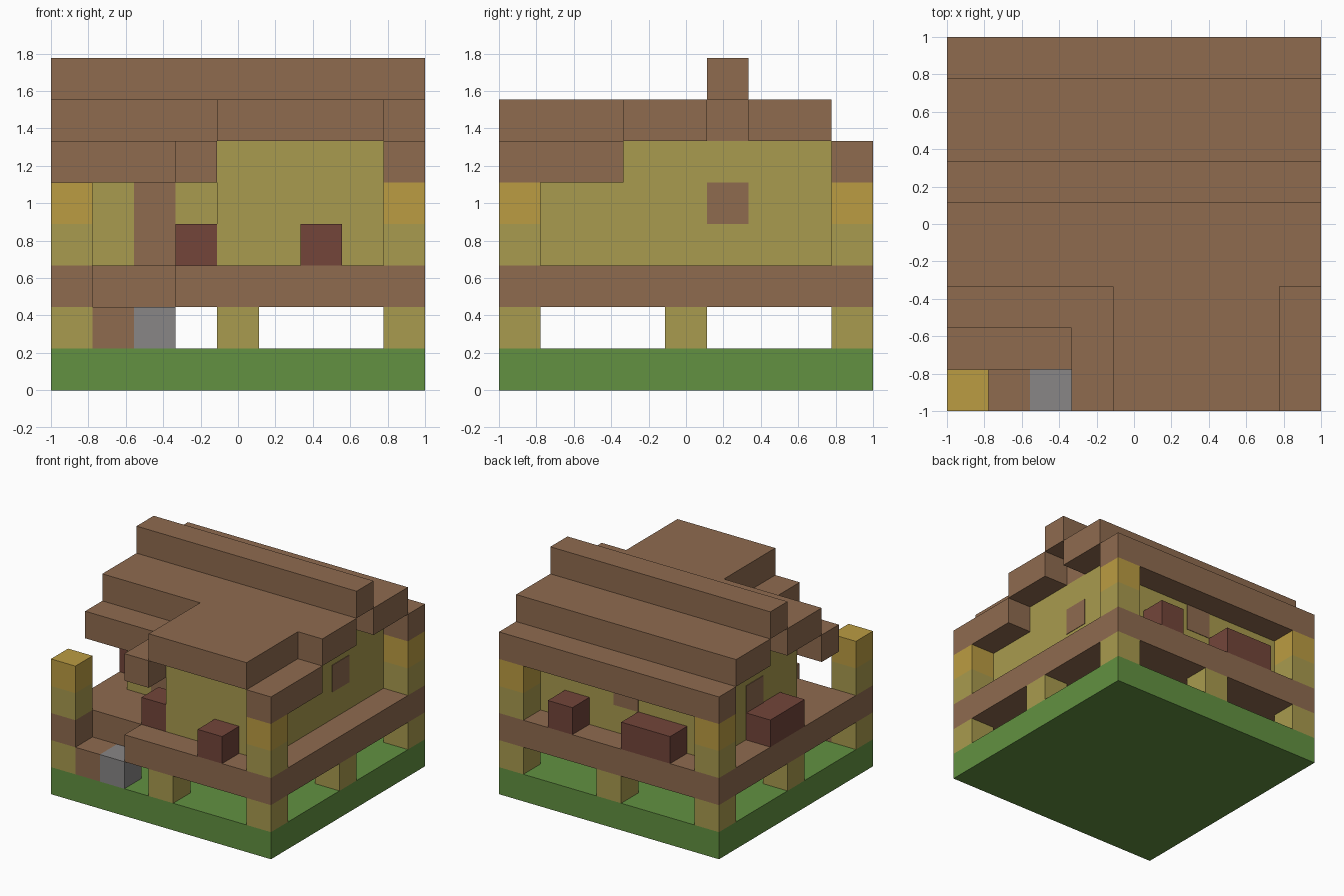
import bpy
import bmesh
from mathutils import Vector

if "Cube" in bpy.data.objects:
    bpy.data.objects.remove(bpy.data.objects["Cube"], do_unlink=True)

N = 9            # blocks along each side
U = 2 / N        # size of one block


def linear(c):
    c /= 255
    return c / 12.92 if c <= 0.04045 else ((c + 0.055) / 1.055) ** 2.4


def material(name, r, g, b):
    m = bpy.data.materials.new(name)
    color = (linear(r), linear(g), linear(b), 1)
    m.use_nodes = True
    m.diffuse_color = color
    bsdf = m.node_tree.nodes["Principled BSDF"]
    bsdf.inputs["Base Color"].default_value = color
    bsdf.inputs["Roughness"].default_value = 0.9
    return m


grass = material("grass green", 98, 145, 65)
wood = material("brown wood", 143, 107, 79)
straw = material("olive wall", 169, 155, 78)
gold = material("golden lamp", 187, 156, 66)
red = material("dark red", 115, 69, 58)
stone = material("grey stone", 136, 134, 134)


def block(name, mat, x, y, z, grow=0.0):
    """Box spanning the given (start, end) block ranges."""
    lo = Vector((x[0] * U - 1, y[0] * U - 1, z[0] * U))
    hi = Vector((x[1] * U - 1, y[1] * U - 1, z[1] * U))
    size = hi - lo + Vector((grow, grow, 0))
    bm = bmesh.new()
    bmesh.ops.create_cube(bm, size=1)
    bmesh.ops.scale(bm, vec=size, verts=bm.verts)
    bmesh.ops.translate(bm, vec=(lo + hi) / 2, verts=bm.verts)
    mesh = bpy.data.meshes.new(name)
    bm.to_mesh(mesh)
    bm.free()
    mesh.materials.append(mat)
    ob = bpy.data.objects.new(name, mesh)
    bpy.context.collection.objects.link(ob)
    return ob


def cell(i):
    return (i, i + 1)


FULL = (0, N)

# Ground and stilts
block("ground", grass, FULL, FULL, cell(0))
for px in (0, 4, 8):
    for py in (0, 4, 8):
        if (px, py) != (4, 4):
            block("stilt", straw, cell(px), cell(py), cell(1))

# Entrance steps and the deck with its notch
block("wood_step", wood, cell(1), cell(0), cell(1))
block("stone_step", stone, cell(2), cell(0), cell(1))
block("deck", wood, FULL, (1, N), cell(2))
block("deck_front_left", wood, (3, N), cell(0), cell(2))
block("deck_front_right", wood, cell(0), cell(0), cell(2))

# Corner posts topped by lamps
for px in (0, 8):
    for py in (0, 8):
        block("corner_post", straw, cell(px), cell(py), cell(3))
        block("corner_lamp", gold, cell(px), cell(py), cell(4))

# House body and front wing
block("main_walls", straw, (1, 8), (3, 8), (3, 6))
block("wing_walls", straw, (4, 8), (1, 3), (3, 6))

# Door and windows as thin plates on the walls
T = 0.02         # plate thickness in blocks
block("door", wood, cell(2), (3 - T, 3), (3, 5))
block("left_window", wood, (8, 8 + T), cell(5), cell(4))
block("right_window", wood, (1 - T, 1), cell(5), cell(4))
block("back_window", wood, cell(4), (8, 8 + T), cell(4))

# Planter boxes on the deck
for x, y in ((cell(3), cell(1)), (cell(6), cell(0)), (cell(6), cell(8)),
             ((2, 4), cell(8)), (cell(0), (4, 6))):
    block("planter", red, x, y, cell(3))

# Main roof, stepped up to the ridge
block("back_eave", wood, FULL, cell(8), cell(5))
block("front_eave", wood, (0, 3), cell(2), cell(5))
block("roof_front_slope", wood, FULL, (3, 5), cell(6))
block("roof_back_slope", wood, FULL, (6, 8), cell(6))
block("gable_core", wood, (1, 8), cell(5), cell(6))
block("ridge", wood, FULL, cell(5), cell(7))

# Wing roof
block("wing_roof", wood, (4, 8), (0, 3), cell(6))
for name, px in (("wing_right_eave", 3), ("wing_left_eave", 8)):
    block(name, wood, cell(px), (0, 3), cell(5))
